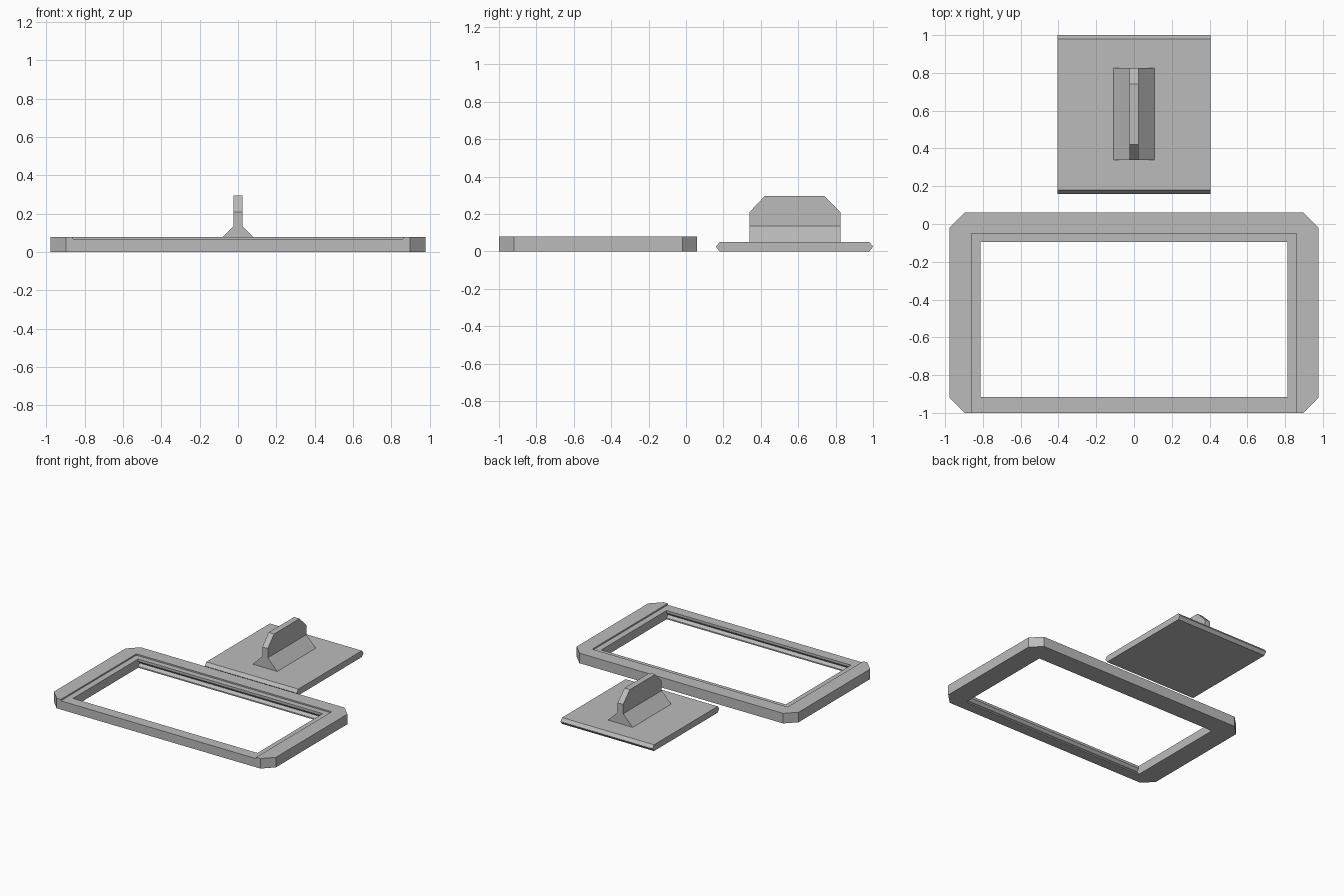
import bpy, bmesh
from mathutils import Vector

if "Cube" in bpy.data.objects:
    bpy.data.objects.remove(bpy.data.objects["Cube"])

grey = bpy.data.materials.new("mid grey")
grey.diffuse_color = (0.5, 0.5, 0.5, 1)
grey.use_nodes = True
grey.node_tree.nodes["Principled BSDF"].inputs["Base Color"].default_value = grey.diffuse_color


def prism(name, points, axis, lo, hi):
    """Extrude a 2D profile along x (y,z points), y (x,z points) or z (x,y points)."""
    def place(p, t):
        return Vector({"x": (t, p[0], p[1]), "y": (p[0], t, p[1]), "z": (p[0], p[1], t)}[axis])
    bm = bmesh.new()
    a = [bm.verts.new(place(p, lo)) for p in points]
    b = [bm.verts.new(place(p, hi)) for p in points]
    bm.faces.new(a)
    bm.faces.new(b)
    for i in range(len(points)):
        j = (i + 1) % len(points)
        bm.faces.new((a[i], a[j], b[j], b[i]))
    bmesh.ops.recalc_face_normals(bm, faces=bm.faces)
    mesh = bpy.data.meshes.new(name)
    bm.to_mesh(mesh)
    bm.free()
    mesh.materials.append(grey)
    ob = bpy.data.objects.new(name, mesh)
    bpy.context.collection.objects.link(ob)
    return ob


def cut(target, cutter):
    mod = target.modifiers.new(cutter.name, "BOOLEAN")
    mod.operation = "DIFFERENCE"
    mod.solver = "EXACT"
    mod.object = cutter
    cutter.hide_render = True
    cutter.display_type = "WIRE"


# Frame with chamfered corners
X, Y0, Y1, C = 0.977, -1.0, 0.06, 0.08
frame = prism("frame", [(-X + C, Y0), (X - C, Y0), (X, Y0 + C), (X, Y1 - C),
                        (X - C, Y1), (-X + C, Y1), (-X, Y1 - C), (-X, Y0 + C)], "z", 0, 0.08)

# Window opening with a V groove along the front and back walls
F, B, G = -0.915, -0.095, 0.018
opening = prism("opening_cutter", [(F, -0.05), (B, -0.05), (B, 0.01), (B + G, 0.03), (B, 0.05), (B, 0.15),
                                   (F, 0.15), (F, 0.05), (F - G, 0.03), (F, 0.01)], "x", -0.812, 0.812)
cut(frame, opening)

# Shallow top recess, open at the front
recess = prism("recess_cutter", [(-0.86, -1.1), (0.86, -1.1), (0.86, -0.05), (-0.86, -0.05)],
               "z", 0.069, 0.12)
cut(frame, recess)

# Panel with pointed front and back edges
prism("panel", [(0.18, 0), (0.98, 0), (1.0, 0.025), (0.98, 0.05), (0.18, 0.05), (0.16, 0.025)],
      "x", -0.405, 0.405)

# Handle: flared foot and upright grip with clipped corners
prism("handle_foot", [(-0.108, 0.05), (0.108, 0.05), (0.024, 0.135), (-0.024, 0.135)], "y", 0.34, 0.825)
prism("handle_grip", [(0.34, 0.135), (0.825, 0.135), (0.825, 0.21), (0.74, 0.295),
                      (0.42, 0.295), (0.34, 0.21)], "x", -0.024, 0.024)
